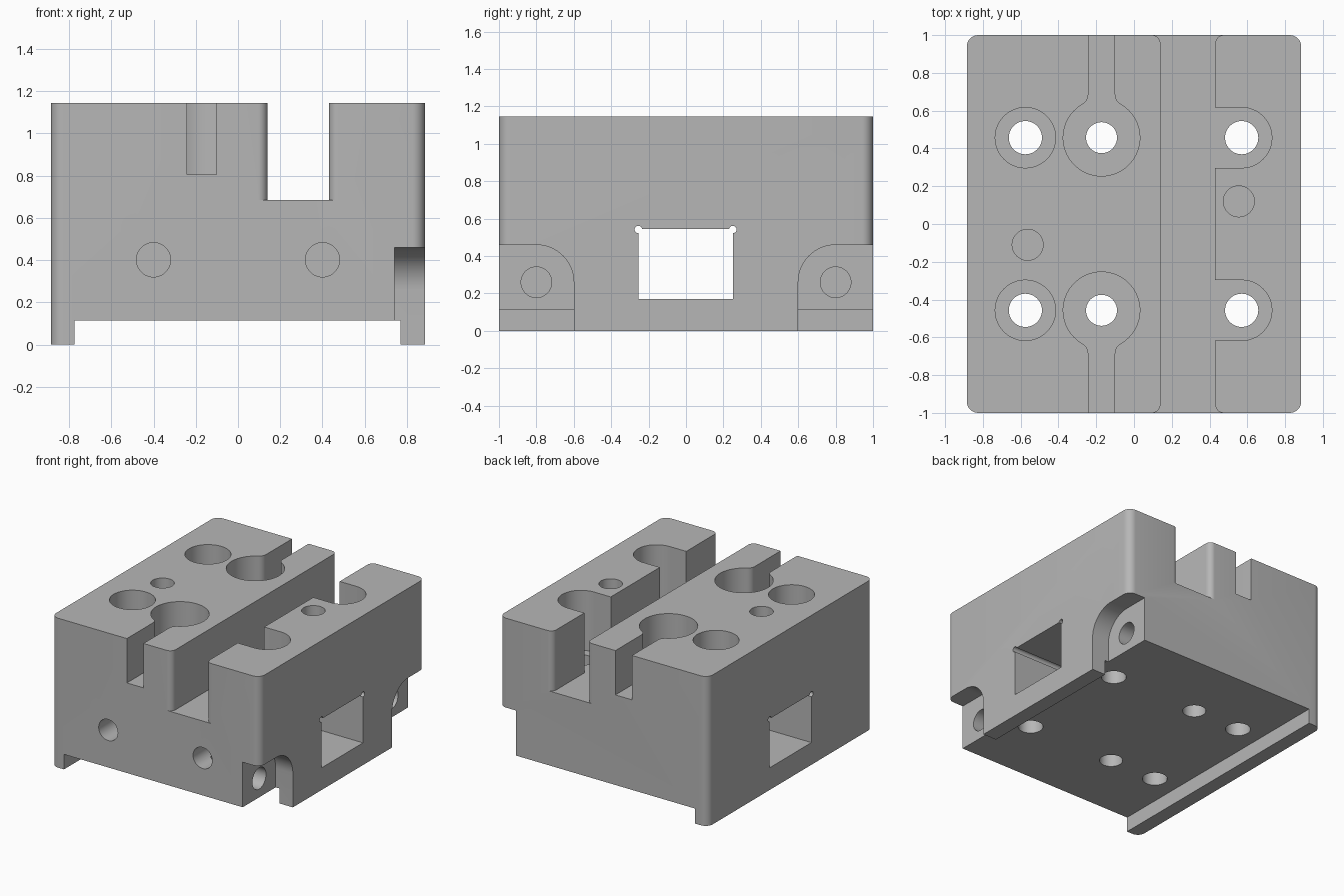
import bpy, bmesh
from math import cos, sin, pi, atan2, sqrt
from mathutils import Vector

old = bpy.data.objects.get("Cube")
if old:
    bpy.data.objects.remove(old)

W, L, H = 0.885, 1.0, 1.145      # half width, half length, height
SLOT_Z, KEY_Z, BASE_Z = 0.685, 0.805, 0.115
OUT = 1.2                        # overshoot for cutters

metal = bpy.data.materials.new("machined grey")
metal.use_nodes = True
grey = (0.47, 0.47, 0.47, 1)
metal.diffuse_color = grey
metal.node_tree.nodes["Principled BSDF"].inputs["Base Color"].default_value = grey


def arc(cx, cy, r, a0, a1, n=12):
    """Points on an arc, angles in units of pi."""
    return [(cx + r * cos(pi * (a0 + (a1 - a0) * i / n)),
             cy + r * sin(pi * (a0 + (a1 - a0) * i / n))) for i in range(n + 1)]


def circle(cx, cy, r, n=48):
    return arc(cx, cy, r, 0, 2, n)[:-1]


def rect(x0, x1, y0, y1):
    return [(x0, y0), (x1, y0), (x1, y1), (x0, y1)]


def prism(name, outline, axis, lo, hi):
    """Extrude an outline along an axis: z uses (x, y), y uses (x, z), x uses (y, z)."""
    place = {"z": lambda a, b: (a, b, lo), "y": lambda a, b: (a, lo, b),
             "x": lambda a, b: (lo, a, b)}[axis]
    step = Vector([(hi - lo) * (axis == k) for k in "xyz"])
    bm = bmesh.new()
    face = bm.faces.new([bm.verts.new(place(a, b)) for a, b in outline])
    top = bmesh.ops.extrude_face_region(bm, geom=[face])["geom"]
    bmesh.ops.translate(bm, vec=step, verts=[v for v in top if isinstance(v, bmesh.types.BMVert)])
    bmesh.ops.remove_doubles(bm, verts=bm.verts, dist=1e-5)
    bmesh.ops.recalc_face_normals(bm, faces=bm.faces)
    mesh = bpy.data.meshes.new(name)
    bm.to_mesh(mesh)
    bm.free()
    mesh.materials.append(metal)
    obj = bpy.data.objects.new(name, mesh)
    bpy.context.collection.objects.link(obj)
    return obj


# Main block with rounded upright corners
R = 0.06
outline = []
for i, (sx, sy) in enumerate([(1, 1), (-1, 1), (-1, -1), (1, -1)]):
    outline += arc(sx * (W - R), sy * (L - R), R, i / 2, i / 2 + 0.5, 8)
block = prism("clamp_block", outline, "z", 0, H)
bpy.context.view_layer.objects.active = block
block.select_set(True)


def cut(name, outline, axis, lo, hi):
    cutter = prism(name, outline, axis, lo, hi)
    cutter.hide_render = True
    mod = block.modifiers.new(name, "BOOLEAN")
    mod.operation = "DIFFERENCE"
    mod.solver = "EXACT"
    mod.object = cutter
    bpy.ops.object.modifier_apply(modifier=name)
    bpy.data.objects.remove(cutter)


# Channel along the underside
cut("base_channel", rect(-0.775, 0.77, -0.1, BASE_Z), "y", -OUT, OUT)

# Main slot, its ends flared by rounded corners
F, x0, x1 = 0.045, 0.14, 0.43
slot = arc(x1 + F, L - F, F, 1, 0.5, 8) + [(x1 + F, OUT), (x0 - F, OUT)]
slot += arc(x0 - F, L - F, F, 0.5, 0, 8)
slot += [(x, -y) for x, y in reversed(slot)]
cut("main_slot", slot, "z", SLOT_Z, OUT)

# Keyhole slots: narrow slot, filleted into a round pocket
kx, ky, kr, kw, kf = -0.172, 0.457, 0.203, 0.07, 0.06
rise = sqrt((kr + kf) ** 2 - (kw + kf) ** 2)
lean = atan2(rise, kw + kf) / pi
half = [(kx + kw, OUT)] + arc(kx + kw + kf, ky + rise, kf, 1, 1 + lean, 8)
half += arc(kx, ky, kr, lean, -0.5, 28)[1:]
keyhole = half + [(2 * kx - x, y) for x, y in reversed(half[:-1])]

for s in (1, -1):
    cut("keyhole_slot", [(x, s * y) for x, y in keyhole], "z", KEY_Z, OUT)
    y = s * ky
    # Counterbores, the right ones open into the main slot
    cut("counterbore", circle(-0.575, y, 0.16), "z", SLOT_Z, OUT)
    pocket = [(0.4, y - 0.16)] + arc(0.57, y, 0.16, -0.5, 0.5, 24) + [(0.4, y + 0.16)]
    cut("open_counterbore", pocket, "z", SLOT_Z, OUT)
    # Bolt holes right through
    for x, r in ((-0.575, 0.088), (kx, 0.082), (0.57, 0.088)):
        cut("bolt_hole", circle(x, y, r), "z", -0.1, OUT)
    # Arched side notch with a blind cross hole
    notch = [(OUT, -0.1), (0.6, -0.1)] + arc(0.8, 0.26, 0.2, 1, 0.5, 16) + [(OUT, 0.46)]
    cut("side_notch", [(s * a, b) for a, b in notch], "x", 0.74, OUT)
    cut("cross_hole", circle(s * 0.8, 0.26, 0.082), "x", 0.34, 0.8)
    # Blind holes in the front face
    cut("front_hole", circle(s * 0.4, 0.402, 0.081), "y", -OUT, -0.6)

# Blind dowel holes in the top
for x, y in ((0.555, 0.12), (-0.563, -0.11)):
    cut("dowel_hole", circle(x, y, 0.082), "z", 0.75, OUT)

# Window through both sides with corner reliefs
cut("window", rect(-0.255, 0.25, 0.17, 0.545), "x", -OUT, OUT)
for y in (-0.255, 0.25):
    cut("corner_relief", circle(y, 0.542, 0.02, 20), "x", -OUT, OUT)

bpy.ops.object.shade_smooth_by_angle(angle=pi / 6)
